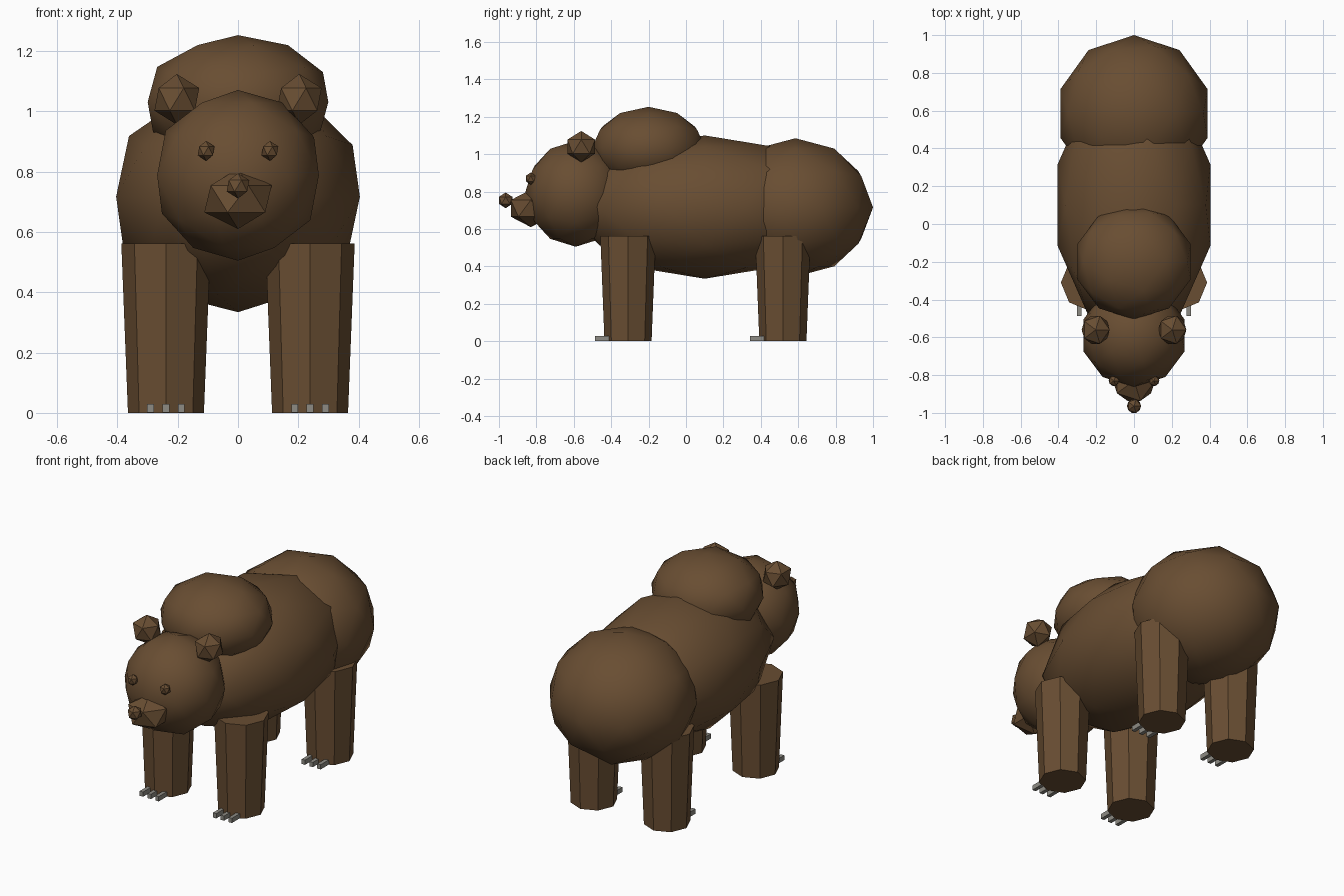
import bpy
import math

if "Cube" in bpy.data.objects:
    bpy.data.objects.remove(bpy.data.objects["Cube"])


def material(name, rgb):
    m = bpy.data.materials.new(name)
    m.diffuse_color = (*rgb, 1)
    m.use_nodes = True
    m.node_tree.nodes["Principled BSDF"].inputs["Base Color"].default_value = m.diffuse_color
    return m


FUR = material("brown_fur", (0.14, 0.075, 0.032))
CLAW = material("grey_claw", (0.27, 0.26, 0.23))


def finish(name, mat, smooth=False):
    ob = bpy.context.object
    ob.name = name
    ob.data.materials.append(mat)
    bpy.ops.object.transform_apply(location=False, rotation=False, scale=True)
    if smooth:
        bpy.ops.object.shade_smooth_by_angle(angle=math.radians(40))
    else:
        bpy.ops.object.shade_flat()
    return ob


def ball(name, loc, scale, detail):
    """Icosphere: detail 2 is a smooth mass, detail 1 a faceted small part."""
    bpy.ops.mesh.primitive_ico_sphere_add(subdivisions=detail, radius=1, location=loc)
    bpy.context.object.scale = scale
    return finish(name, FUR, smooth=detail > 1)


# Large smooth masses
ball("body", (0, 0.10, 0.717), (0.425, 0.70, 0.383), 2)
ball("rump", (0, 0.585, 0.715), (0.41, 0.415, 0.37), 2)
ball("shoulder_hump", (0, -0.20, 1.031), (0.315, 0.305, 0.222), 2)
ball("head", (0, -0.59, 0.788), (0.282, 0.272, 0.283), 2)

# Faceted face parts
ball("snout", (0, -0.83, 0.71), (0.125, 0.125, 0.10), 1)
ball("nose", (0, -0.964, 0.753), (0.042, 0.042, 0.042), 1)
for side, sx in (("left", 1), ("right", -1)):
    ball(f"{side}_ear", (sx * 0.203, -0.56, 1.04), (0.083, 0.087, 0.084), 1)
    ball(f"{side}_eye", (sx * 0.106, -0.83, 0.869), (0.031, 0.031, 0.033), 1)

# Tapered eight-sided legs with three claws each
LEG_H = 0.562
for end, y in (("front", -0.31), ("rear", 0.518)):
    for side, sx in (("left", 1), ("right", -1)):
        x = sx * 0.239
        bpy.ops.mesh.primitive_cone_add(vertices=8, radius1=0.126, radius2=0.148,
                                        depth=LEG_H, location=(x, y, LEG_H / 2))
        finish(f"{end}_{side}_leg", FUR)
        for i in (-1, 0, 1):
            bpy.ops.mesh.primitive_cube_add(size=1, location=(x + i * 0.051, y - 0.137, 0.015))
            bpy.context.object.scale = (0.022, 0.08, 0.028)
            finish(f"{end}_{side}_claw_{i + 2}", CLAW)
